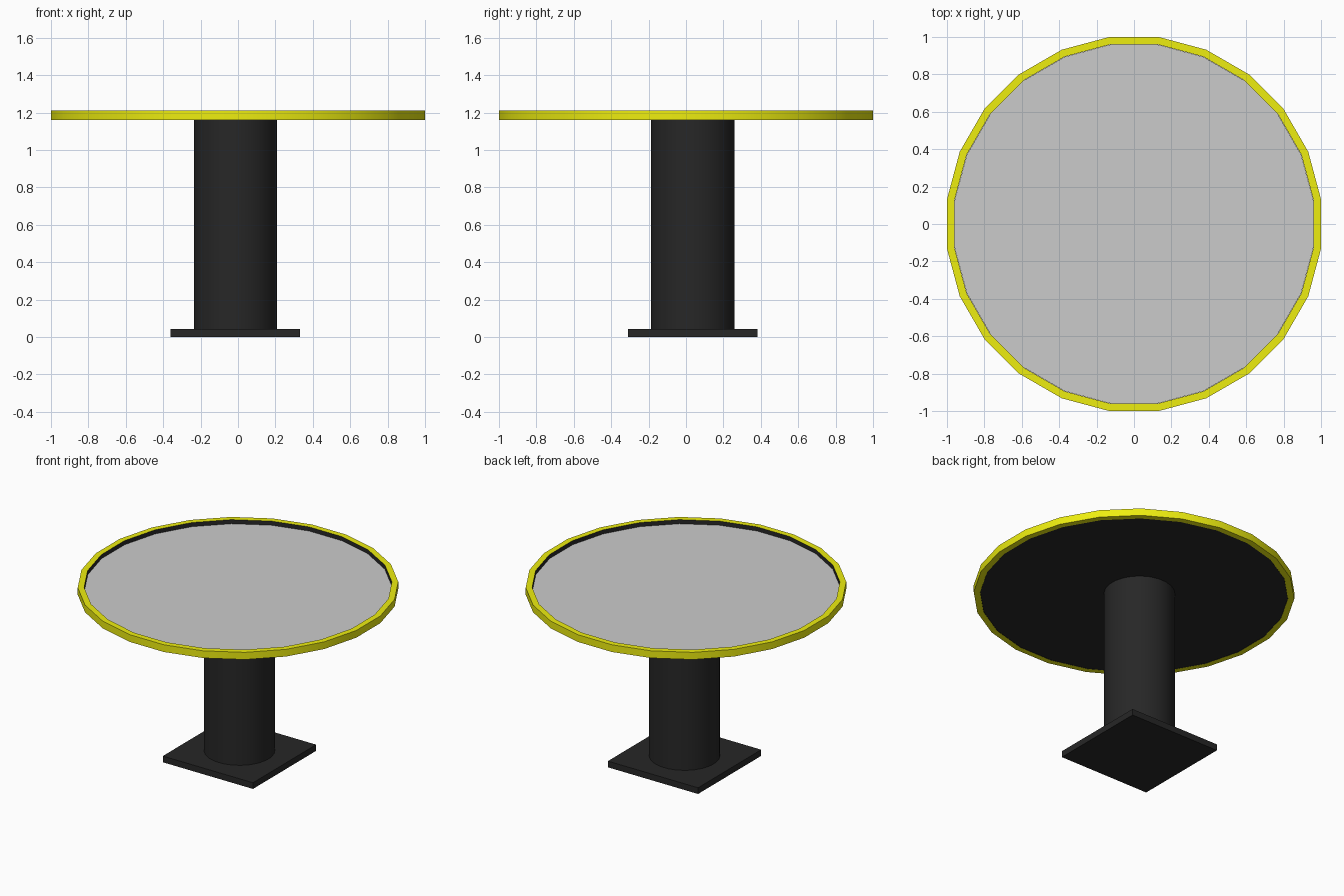
import bpy, bmesh
from math import pi, cos, sin

if "Cube" in bpy.data.objects:
    bpy.data.objects.remove(bpy.data.objects["Cube"])

SIDES = 24
STEP = 2 * pi / SIDES
CX, CY = -0.014, 0.036      # pedestal sits slightly off centre


def material(name, color):
    m = bpy.data.materials.new(name)
    m.diffuse_color = (*color, 1)
    m.use_nodes = True
    m.node_tree.nodes["Principled BSDF"].inputs["Base Color"].default_value = m.diffuse_color
    return m


black = material("black", (0.02, 0.02, 0.02))
yellow = material("yellow", (0.85, 0.85, 0.005))


def finish(bm, name, mats, smooth=True):
    me = bpy.data.meshes.new(name)
    bm.to_mesh(me)
    bm.free()
    ob = bpy.data.objects.new(name, me)
    bpy.context.collection.objects.link(ob)
    for m in mats:
        me.materials.append(m)
    if smooth:
        bpy.ops.object.select_all(action='DESELECT')
        ob.select_set(True)
        bpy.context.view_layer.objects.active = ob
        bpy.ops.object.shade_smooth_by_angle(angle=pi / 6)
    return ob


def ring(bm, apothem, z, x=0, y=0):
    """Polygon loop with flat sides facing the axes."""
    r = apothem / cos(STEP / 2)
    return [bm.verts.new((x + r * cos((i + .5) * STEP), y + r * sin((i + .5) * STEP), z))
            for i in range(SIDES)]


def bridge(bm, a, b, mat=0):
    for i in range(SIDES):
        j = (i + 1) % SIDES
        bm.faces.new((a[i], a[j], b[j], b[i])).material_index = mat


def drum(name, apothem, z0, z1, x, y, mats, top_mat=0):
    bm = bmesh.new()
    low, high = ring(bm, apothem, z0, x, y), ring(bm, apothem, z1, x, y)
    bridge(bm, low, high)
    bm.faces.new(low[::-1])
    bm.faces.new(high).material_index = top_mat
    return finish(bm, name, mats)


# Square foot plate
bm = bmesh.new()
bmesh.ops.create_cube(bm, size=1)
bmesh.ops.scale(bm, vec=(0.692, 0.692, 0.043), verts=bm.verts)
bmesh.ops.translate(bm, vec=(CX, CY, 0.0215), verts=bm.verts)
finish(bm, "base_plate", [black], smooth=False)

# Round column
drum("column", 0.222, 0.043, 1.162, CX, CY, [black])

# Yellow edge band with a black inner wall
bm = bmesh.new()
loops = [ring(bm, a, z) for a, z in
         ((1.0, 1.16), (1.0, 1.21), (0.96, 1.21), (0.96, 1.16))]
for k in range(4):
    bridge(bm, loops[k], loops[(k + 1) % 4], 1 if k == 2 else 0)
finish(bm, "table_rim", [yellow, black])

# Recessed table top: black underside, plain grey surface
drum("table_board", 0.959, 1.161, 1.18, 0, 0, [black])
bm = bmesh.new()
bm.faces.new(ring(bm, 0.959, 1.182))
finish(bm, "table_surface", [], smooth=False)
